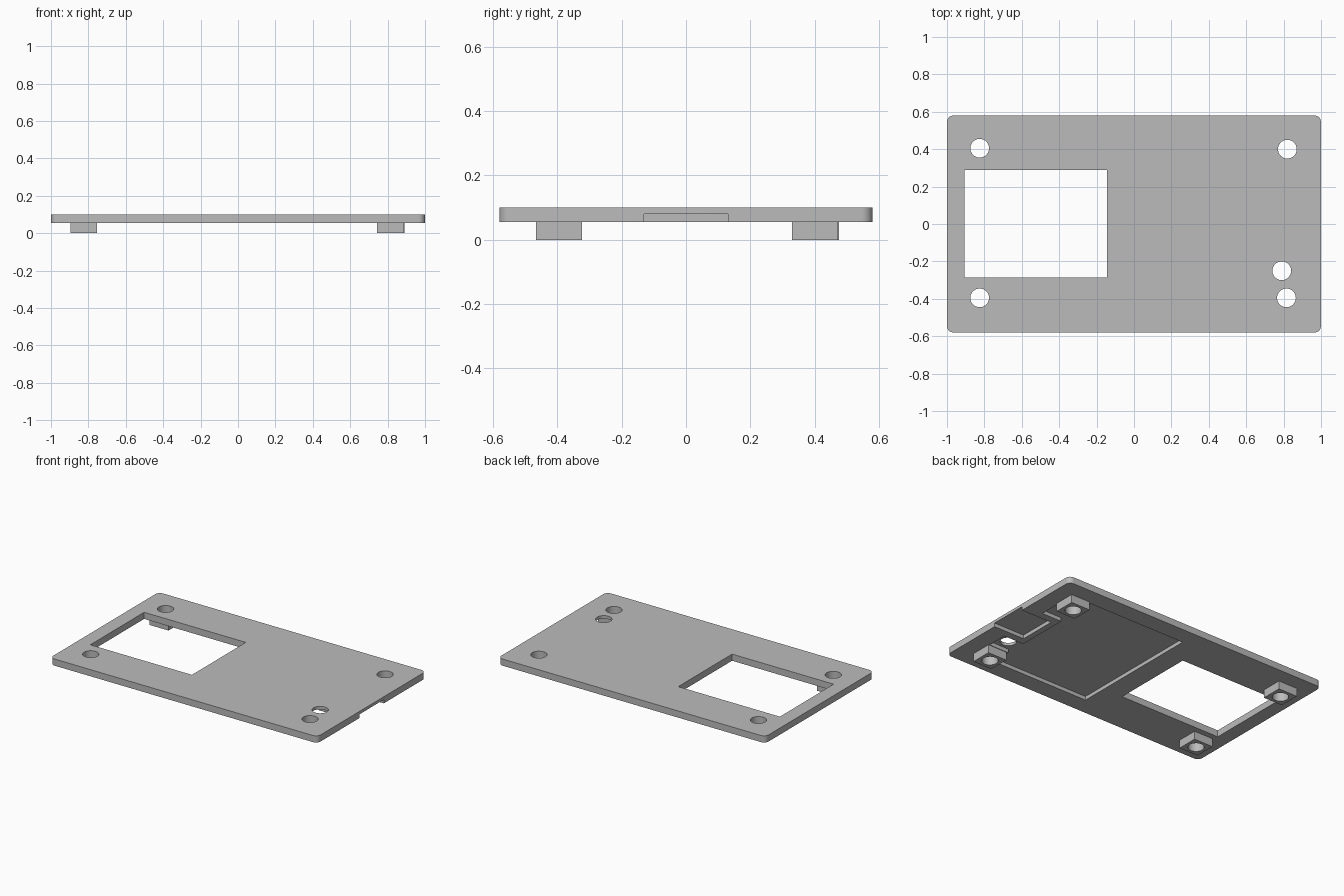
import bpy
import bmesh
from math import radians

cube = bpy.data.objects.get("Cube")
if cube:
    bpy.data.objects.remove(cube, do_unlink=True)

BOTTOM, CEILING, TOP = 0.055, 0.08, 0.10
FOOT_HALF, HOLE_RADIUS = 0.071, 0.05
FOOT_HOLES = [(-0.825, 0.405), (0.82, 0.4), (-0.825, -0.395), (0.815, -0.395)]
EXTRA_HOLE = (0.79, -0.25)

grey = bpy.data.materials.new("plain grey")
grey.use_nodes = True
colour = (0.5, 0.5, 0.5, 1)
grey.diffuse_color = colour
grey.node_tree.nodes["Principled BSDF"].inputs["Base Color"].default_value = colour


def finish(name, bm):
    mesh = bpy.data.meshes.new(name)
    bm.to_mesh(mesh)
    bm.free()
    mesh.materials.append(grey)
    obj = bpy.data.objects.new(name, mesh)
    bpy.context.collection.objects.link(obj)
    return obj


def box(name, x, y, z, corner=0):
    """Box from (min, max) ranges, with optional rounded upright edges."""
    bm = bmesh.new()
    bmesh.ops.create_cube(bm, size=1)
    for v in bm.verts:
        for i, (low, high) in enumerate((x, y, z)):
            v.co[i] = low if v.co[i] < 0 else high
    if corner:
        upright = [e for e in bm.edges
                   if abs(e.verts[0].co.z - e.verts[1].co.z) > 0.01]
        bmesh.ops.bevel(bm, geom=upright, offset=corner, segments=8,
                        profile=0.5, affect='EDGES')
    return finish(name, bm)


def drill(name, x, y):
    bm = bmesh.new()
    bmesh.ops.create_cone(bm, cap_ends=True, segments=48, radius1=HOLE_RADIUS,
                          radius2=HOLE_RADIUS, depth=0.4)
    bmesh.ops.translate(bm, verts=bm.verts, vec=(x, y, 0.05))
    return finish(name, bm)


def combine(target, tool, operation):
    mod = target.modifiers.new("combine", 'BOOLEAN')
    mod.operation = operation
    mod.solver = 'EXACT'
    mod.object = tool
    bpy.context.view_layer.objects.active = target
    bpy.ops.object.modifier_apply(modifier=mod.name)
    bpy.data.objects.remove(tool, do_unlink=True)


# Cover plate with rounded corners
plate = box("cover_plate", (-1, 1), (-0.58, 0.58), (BOTTOM, TOP), corner=0.035)

# Square standoff feet
for x, y in FOOT_HOLES:
    foot = box("foot", (x - FOOT_HALF, x + FOOT_HALF),
               (y - FOOT_HALF, y + FOOT_HALF), (0, 0.07))
    combine(plate, foot, 'UNION')

# Display window
combine(plate, box("window_cutter", (-0.905, -0.145), (-0.285, 0.29), (-0.1, 0.2)),
        'DIFFERENCE')

# Underside pocket with two side tabs, and the slot open at the edge
depth = (-0.1, CEILING)
pocket = box("pocket_cutter", (0, 0.73), (-0.46, 0.46), depth)
for low, high in ((0.18, 0.32), (-0.32, -0.18)):
    combine(pocket, box("tab_cutter", (0.6, 0.88), (low, high), depth), 'UNION')
combine(plate, pocket, 'DIFFERENCE')
combine(plate, box("slot_cutter", (0.77, 1.1), (-0.13, 0.13), depth), 'DIFFERENCE')

# Screw holes and the extra hole
for x, y in FOOT_HOLES + [EXTRA_HOLE]:
    combine(plate, drill("hole_cutter", x, y), 'DIFFERENCE')

# Smooth the round walls, keep the edges sharp
bpy.ops.object.select_all(action='DESELECT')
plate.select_set(True)
bpy.context.view_layer.objects.active = plate
bpy.ops.object.shade_smooth_by_angle(angle=radians(30))
